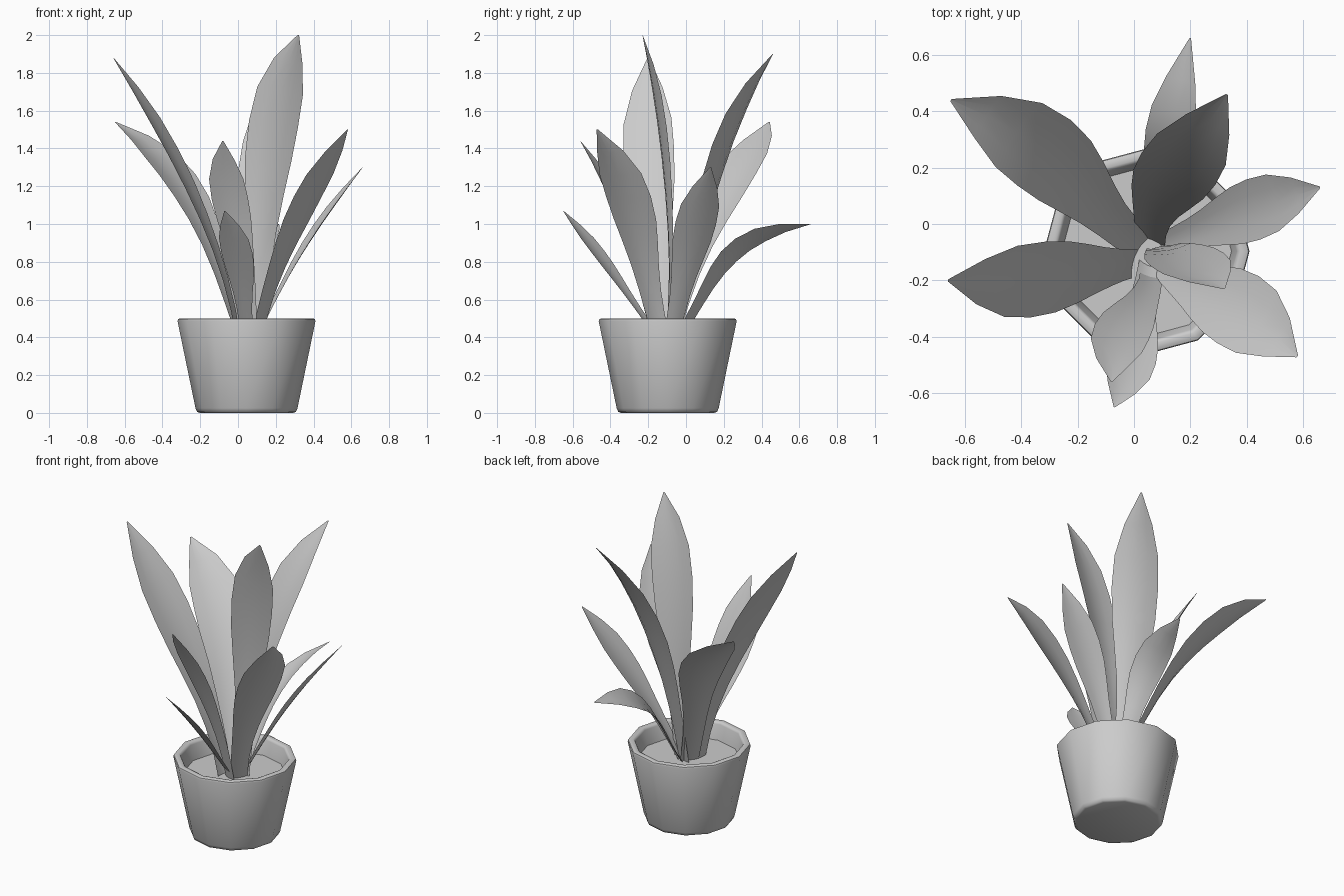
import bpy, bmesh, math
from mathutils import Vector

cube = bpy.data.objects.get("Cube")
if cube:
    bpy.data.objects.remove(cube, do_unlink=True)

# One plain grey for the whole plant
GREY = (0.6, 0.6, 0.6, 1)
grey = bpy.data.materials.new("plain grey")
grey.use_nodes = True
grey.diffuse_color = GREY
grey.node_tree.nodes["Principled BSDF"].inputs["Base Color"].default_value = GREY

POT_CENTRE = (0.045, -0.097)
SIDES = 12


def finish(name, bm, angle):
    """Turn a bmesh into a shaded, coloured object."""
    mesh = bpy.data.meshes.new(name)
    bm.to_mesh(mesh)
    bm.free()
    mesh.materials.append(grey)
    obj = bpy.data.objects.new(name, mesh)
    bpy.context.collection.objects.link(obj)
    bpy.ops.object.select_all(action='DESELECT')
    obj.select_set(True)
    bpy.context.view_layer.objects.active = obj
    bpy.ops.object.shade_smooth_by_angle(angle=math.radians(angle))
    return obj


def lathe(name, profile, closed_end):
    """Faceted surface of revolution, closed at its first or last ring."""
    bm = bmesh.new()
    cx, cy = POT_CENTRE
    rings = []
    for r, z in profile:
        ring = []
        for i in range(SIDES):
            a = math.tau * i / SIDES
            ring.append(bm.verts.new((cx + r * math.cos(a), cy + r * math.sin(a), z)))
        rings.append(ring)
    for low, high in zip(rings, rings[1:]):
        for i in range(SIDES):
            j = (i + 1) % SIDES
            bm.faces.new((low[i], low[j], high[j], high[i]))
    if closed_end == "first":
        bm.faces.new(list(reversed(rings[0])))
    else:
        bm.faces.new(rings[-1])
    return finish(name, bm, 50)


# Pot with rounded foot and rim; the soil closes the inside
lathe("pot", [(0.247, 0), (0.262, 0.006), (0.27, 0.025), (0.365, 0.485),
              (0.362, 0.496), (0.352, 0.5), (0.334, 0.5), (0.325, 0.496),
              (0.32, 0.485), (0.3, 0.385)], "first")
lathe("soil", [(0.302, 0.39)], "last")

# Leaf blade: relative half width at even steps from root to tip
BLADE = (0.38, 0.42, 0.49, 0.61, 0.78, 0.94, 1, 0.94, 0.6, 0.03)
KNOTS = (0, 0.5, 0.75, 1)


def along(points, t):
    """Smooth cubic through root, middle, shoulder and tip."""
    total = Vector((0, 0, 0))
    for i, p in enumerate(points):
        weight = 1
        for j, k in enumerate(KNOTS):
            if j != i:
                weight *= (t - k) / (KNOTS[i] - k)
        total += weight * Vector(p)
    return total


def leaf(name, half_width, turn, roll, root, middle, shoulder, tip):
    """Cupped blade; its width points along turn, and roll lifts that edge."""
    bm = bmesh.new()
    a = math.radians(turn)
    level = Vector((math.cos(a), math.sin(a), 0))
    points = (root, middle, shoulder, tip)
    rows = []
    for i, w in enumerate(BLADE):
        t = i / (len(BLADE) - 1)
        spine = along(points, t)
        run = (along(points, t + 0.01) - along(points, t - 0.01)).normalized()
        flat = (level - run * level.dot(run)).normalized()
        up = flat.cross(run)
        if up.z < 0:
            up.negate()
        r = math.radians(roll)
        side = flat * math.cos(r) + up * math.sin(r)
        up = up * math.cos(r) - flat * math.sin(r)
        row = []
        for s in (-1, -0.5, 0, 0.5, 1):
            cup = up * (s * s - 0.5) * 0.15
            row.append(bm.verts.new(spine + (side * s + cup) * half_width * w))
        rows.append(row)
    for low, high in zip(rows, rows[1:]):
        for i in range(len(low) - 1):
            bm.faces.new((low[i], low[i + 1], high[i + 1], high[i]))
    bmesh.ops.recalc_face_normals(bm, faces=bm.faces)
    return finish(name, bm, 60)


# Tall upright leaves
leaf("leaf_centre_tall", 0.133, 9, 0, (0.09, -0.09, 0.385), (0.15, -0.105, 1.25),
     (0.215, -0.155, 1.66), (0.32, -0.23, 2))
leaf("leaf_back_tall", 0.143, -22, 0, (0.06, -0.06, 0.385), (0.11, 0.125, 1.17),
     (0.195, 0.255, 1.55), (0.33, 0.46, 1.9))
leaf("leaf_right_tall", 0.138, 90, 13, (0, -0.14, 0.385), (-0.225, -0.18, 1.12),
     (-0.42, -0.2, 1.5), (-0.66, -0.2, 1.88))

# Medium spreading leaves
leaf("leaf_back_right", 0.15, 55, 4, (0.03, -0.08, 0.385), (-0.22, 0.165, 1.08),
     (-0.39, 0.305, 1.33), (-0.65, 0.44, 1.54))
leaf("leaf_front_left", 0.14, 58, 0, (0.1, -0.13, 0.385), (0.29, -0.26, 0.96),
     (0.425, -0.34, 1.23), (0.58, -0.47, 1.5))
leaf("leaf_front_upper", 0.1, -15, 0, (0.06, -0.17, 0.385), (-0.01, -0.33, 0.97),
     (-0.06, -0.425, 1.21), (-0.08, -0.56, 1.44))
leaf("leaf_left", 0.11, 108, -7, (0.09, -0.08, 0.385), (0.34, 0.02, 0.86),
     (0.48, 0.07, 1.07), (0.66, 0.13, 1.3))

# Short outer leaves
leaf("leaf_front_short", 0.09, -8, -13, (0.05, -0.14, 0.385), (0.01, -0.39, 0.74),
     (-0.02, -0.51, 0.9), (-0.07, -0.65, 1.07))
leaf("leaf_back_short", 0.096, -14, 22, (0.07, -0.05, 0.385), (0.11, 0.2, 0.79),
     (0.14, 0.37, 0.925), (0.2, 0.66, 1))
